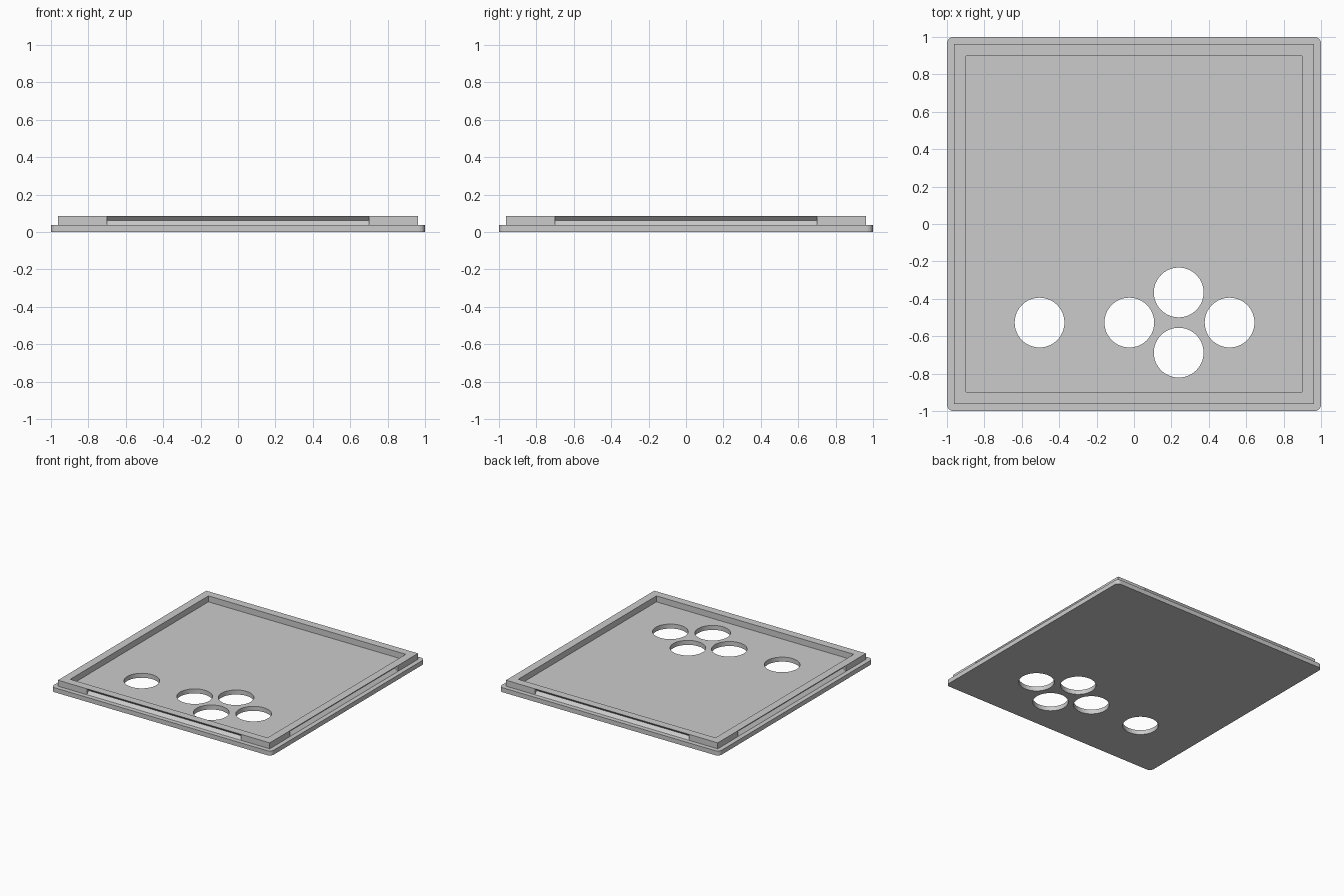
import bpy, bmesh, math
from mathutils import Matrix, Vector

cube = bpy.data.objects.get("Cube")
if cube:
    bpy.data.objects.remove(cube, do_unlink=True)

PLATE_TOP, RIM_TOP = 0.037, 0.086
RIM_OUT, RIM_IN = 0.9625, 0.897
GROOVE_HALF, GROOVE_DEPTH = 0.70, 0.0245
CORNER_R, HOLE_R = 0.035, 0.133
HOLES = [(-0.505, -0.527), (-0.025, -0.527), (0.511, -0.527),
         (0.239, -0.366), (0.239, -0.688)]

grey = bpy.data.materials.new("matte grey")
grey.use_nodes = True
colour = (0.6, 0.6, 0.6, 1)
grey.diffuse_color = colour
grey.node_tree.nodes["Principled BSDF"].inputs["Base Color"].default_value = colour


def finish(bm, name):
    bmesh.ops.recalc_face_normals(bm, faces=bm.faces[:])
    mesh = bpy.data.meshes.new(name)
    bm.to_mesh(mesh)
    bm.free()
    mesh.materials.append(grey)
    obj = bpy.data.objects.new(name, mesh)
    bpy.context.collection.objects.link(obj)
    return obj


def arc(cx, cy, r, start, sweep, n):
    return [(cx + r * math.cos(start + sweep * i / n),
             cy + r * math.sin(start + sweep * i / n)) for i in range(n + 1)]


def add_loop(bm, points):
    verts = [bm.verts.new((x, y, 0)) for x, y in points]
    return [bm.edges.new((verts[i - 1], verts[i])) for i in range(len(verts))]


# Base plate: rounded square outline with five round holes, extruded up
bm = bmesh.new()
outline = []
c = 1 - CORNER_R
for k, (sx, sy) in enumerate([(1, 1), (-1, 1), (-1, -1), (1, -1)]):
    outline += arc(sx * c, sy * c, CORNER_R, k * math.pi / 2, math.pi / 2, 6)
edges = add_loop(bm, outline)
for x, y in HOLES:
    edges += add_loop(bm, arc(x, y, HOLE_R, 0, math.tau, 64)[:-1])
bmesh.ops.triangle_fill(bm, use_beauty=True, use_dissolve=False, edges=edges,
                        normal=(0, 0, 1))
ext = bmesh.ops.extrude_face_region(bm, geom=bm.faces[:], use_keep_orig=True)
bmesh.ops.translate(bm, vec=(0, 0, PLATE_TOP),
                    verts=[v for v in ext["geom"] if isinstance(v, bmesh.types.BMVert)])
plate = finish(bm, "base_plate")
plate.data.shade_flat()

# Raised rim: a section swept round the square, pinched into a V groove mid-side
mid_z = (PLATE_TOP + RIM_TOP) / 2
bm = bmesh.new()


def section(t, depth):
    """Section points at distance t along one side; t of None is the mitred corner."""
    profile = [(RIM_OUT, PLATE_TOP), (RIM_OUT - depth, mid_z), (RIM_OUT, RIM_TOP),
               (RIM_IN, RIM_TOP), (RIM_IN, PLATE_TOP)]
    return [Vector((-r if t is None else t, -r, z)) for r, z in profile]


rings = []
for k in range(4):
    turn = Matrix.Rotation(k * math.pi / 2, 3, 'Z')
    for t, depth in [(None, 0), (-GROOVE_HALF, 0), (-GROOVE_HALF, GROOVE_DEPTH),
                     (GROOVE_HALF, GROOVE_DEPTH), (GROOVE_HALF, 0)]:
        rings.append([turn @ p for p in section(t, depth)])

for i, ring in enumerate(rings):
    prev = rings[i - 1]
    for j in range(len(ring) - 1):
        corners = []
        for p in (prev[j], ring[j], ring[j + 1], prev[j + 1]):
            if all((p - q).length > 1e-5 for q in corners):
                corners.append(p)
        if len(corners) > 2:
            bm.faces.new([bm.verts.new(p) for p in corners])
bmesh.ops.remove_doubles(bm, verts=bm.verts[:], dist=1e-5)
finish(bm, "grooved_rim")
